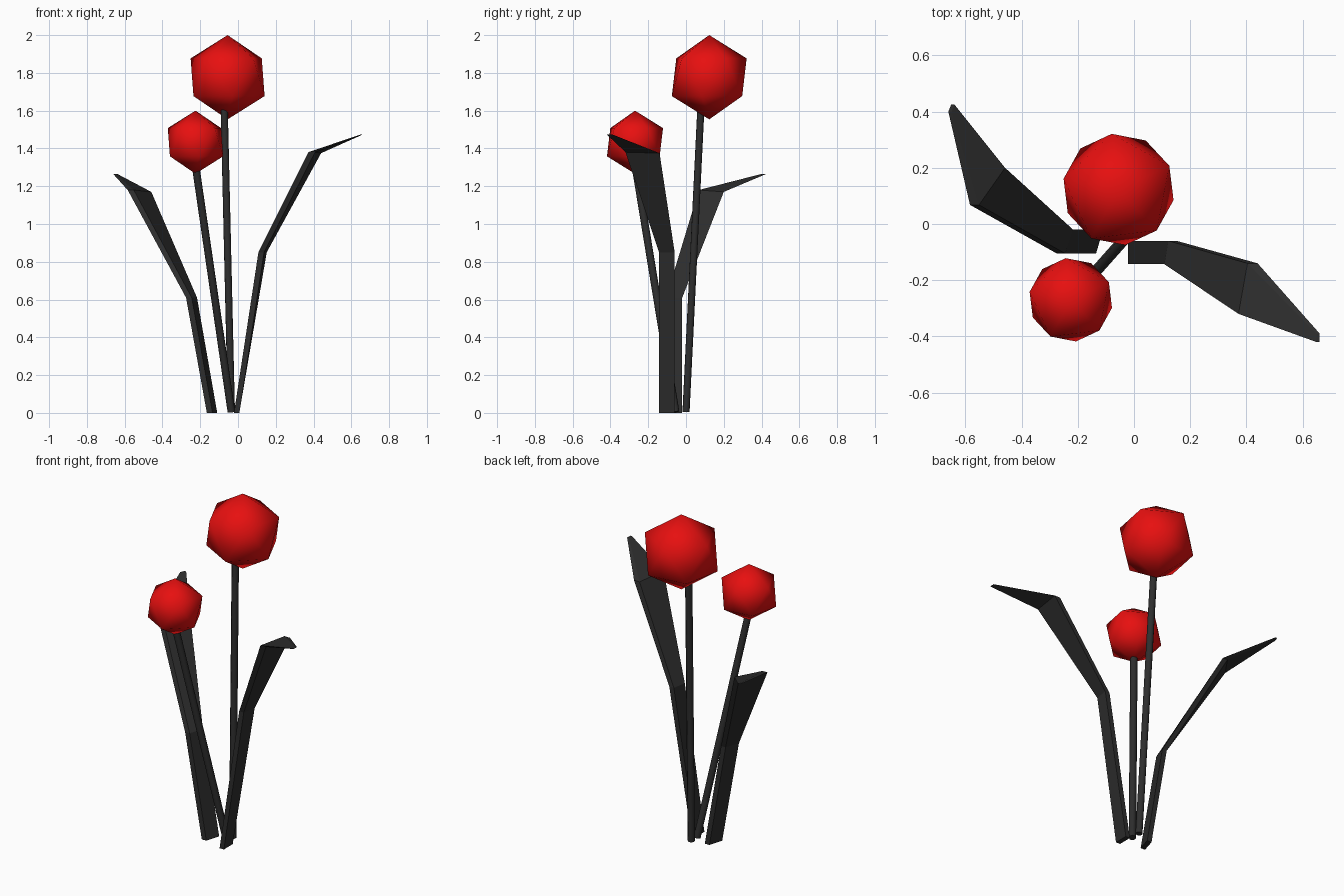
import bpy, bmesh, math
from mathutils import Matrix, Vector

if "Cube" in bpy.data.objects:
    bpy.data.objects.remove(bpy.data.objects["Cube"], do_unlink=True)


def make_material(name, colour):
    mat = bpy.data.materials.new(name)
    mat.use_nodes = True
    mat.diffuse_color = colour
    mat.node_tree.nodes["Principled BSDF"].inputs["Base Color"].default_value = colour
    return mat


red = make_material("petal red", (0.8, 0.005, 0.005, 1))
dark = make_material("stalk charcoal", (0.027, 0.027, 0.027, 1))


def finish(bm, name, mat, smooth=False):
    bmesh.ops.recalc_face_normals(bm, faces=bm.faces)
    mesh = bpy.data.meshes.new(name)
    for face in bm.faces:
        face.smooth = smooth
    bm.to_mesh(mesh)
    bm.free()
    mesh.materials.append(mat)
    obj = bpy.data.objects.new(name, mesh)
    bpy.context.collection.objects.link(obj)
    return obj


def bloom(name, centre, radius):
    bm = bmesh.new()
    turn = Matrix.Rotation(math.radians(25), 4, 'Z')
    bmesh.ops.create_icosphere(bm, subdivisions=1, radius=radius,
                               matrix=Matrix.Translation(centre) @ turn)
    finish(bm, name, red, smooth=True)


def stem(name, start, end, radius=0.02):
    start, end = Vector(start), Vector(end)
    axis = end - start
    bm = bmesh.new()
    place = Matrix.Translation((start + end) / 2) @ axis.to_track_quat('Z', 'Y').to_matrix().to_4x4()
    bmesh.ops.create_cone(bm, cap_ends=True, segments=8, radius1=radius,
                          radius2=radius, depth=axis.length, matrix=place)
    obj = finish(bm, name, dark, smooth=True)
    bpy.ops.object.select_all(action='DESELECT')
    obj.select_set(True)
    bpy.context.view_layer.objects.active = obj
    bpy.ops.object.shade_smooth_by_angle(angle=math.radians(50))


def leaf(name, stations):
    """Blade lofted through stations of (front edge point, back edge point, half thickness)."""
    bm = bmesh.new()
    rings = []
    for front, back, half in stations:
        off = Vector((half, 0, 0))
        f, b = Vector(front), Vector(back)
        rings.append([bm.verts.new(p) for p in (f - off, f + off, b + off, b - off)])
    for low, high in zip(rings, rings[1:]):
        for i in range(4):
            j = (i + 1) % 4
            bm.faces.new((low[i], low[j], high[j], high[i]))
    bm.faces.new(rings[0])
    bm.faces.new(rings[-1])
    finish(bm, name, dark)


# Flower heads
bloom("tall_bloom", (-0.055, 0.123, 1.777), 0.223)
bloom("short_bloom", (-0.225, -0.27, 1.433), 0.167)

# Stalks
stem("tall_stem", (-0.035, 0, 0.005), (-0.075, 0.083, 1.70))
stem("short_stem", (-0.035, -0.055, 0.005), (-0.235, -0.28, 1.38))

# Bent leaves
leaf("left_leaf", [
    ((-0.007, -0.143, 0), (-0.007, -0.06, 0), 0.014),
    ((0.123, -0.143, 0.85), (0.137, -0.06, 0.85), 0.015),
    ((0.39, -0.32, 1.38), (0.422, -0.14, 1.375), 0.018),
    ((0.655, -0.42, 1.474), (0.655, -0.39, 1.474), 0.006),
])
leaf("right_leaf", [
    ((-0.15, -0.105, 0), (-0.125, -0.02, 0), 0.015),
    ((-0.26, -0.105, 0.61), (-0.232, -0.02, 0.61), 0.015),
    ((-0.568, 0.068, 1.18), (-0.475, 0.2, 1.17), 0.016),
    ((-0.655, 0.40, 1.265), (-0.645, 0.425, 1.265), 0.006),
])
